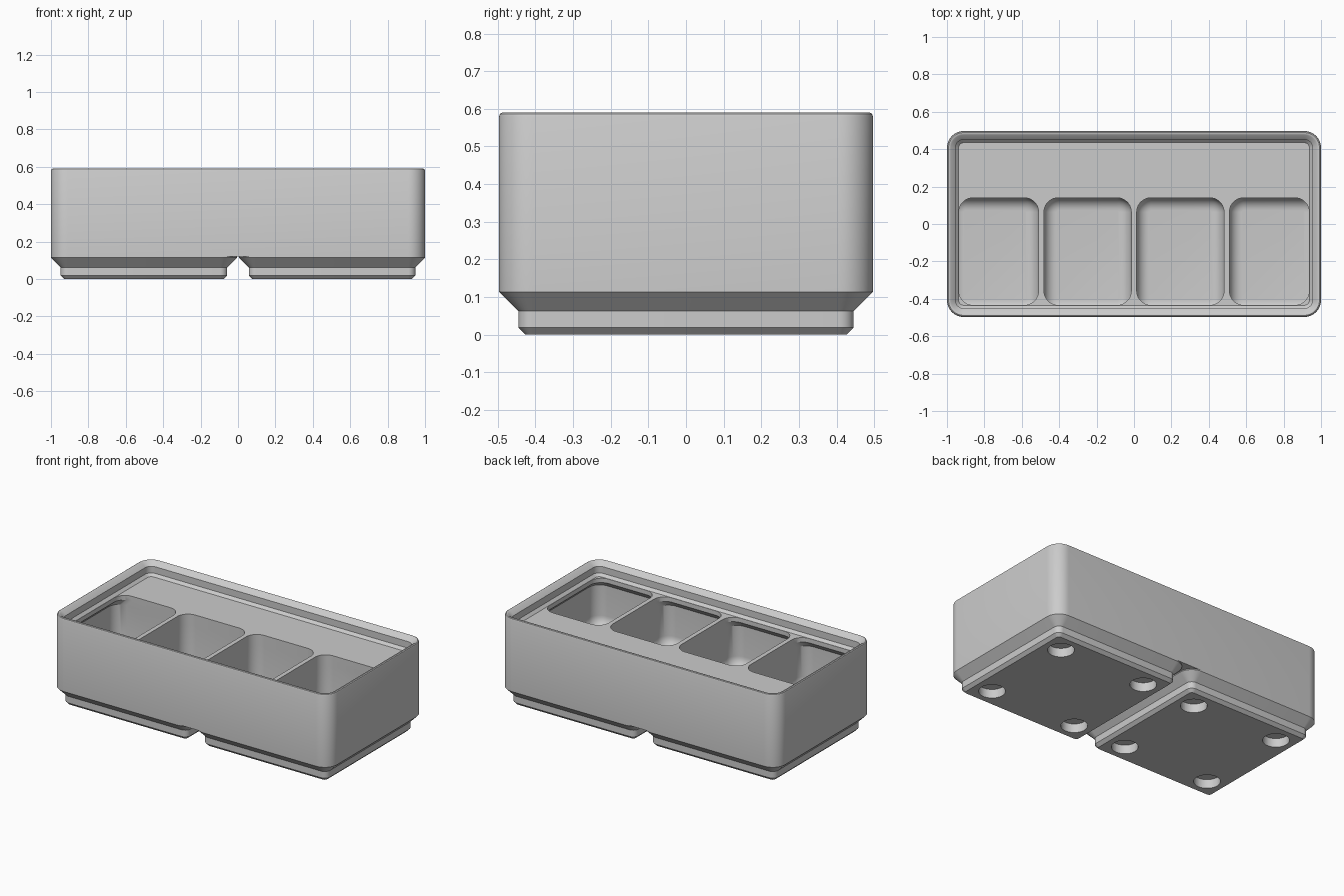
import bpy, bmesh, math

if "Cube" in bpy.data.objects:
    bpy.data.objects.remove(bpy.data.objects["Cube"], do_unlink=True)

MM = 2 / 83.5          # dimensions below are millimetres
ARC = 10               # segments per rounded corner

grey = bpy.data.materials.new("light_grey")
grey.use_nodes = True
grey.diffuse_color = (0.6, 0.6, 0.6, 1)
grey.node_tree.nodes["Principled BSDF"].inputs["Base Color"].default_value = (0.6, 0.6, 0.6, 1)


def ring(bm, box, radius, z):
    """Rounded rectangle of vertices; box is x0, x1, y0, y1."""
    x0, x1, y0, y1 = box
    centres = [(x1 - radius, y1 - radius), (x0 + radius, y1 - radius),
               (x0 + radius, y0 + radius), (x1 - radius, y0 + radius)]
    verts = []
    for quarter, (cx, cy) in enumerate(centres):
        for i in range(ARC + 1):
            a = (quarter + i / ARC) * math.pi / 2
            verts.append(bm.verts.new(((cx + radius * math.cos(a)) * MM,
                                       (cy + radius * math.sin(a)) * MM, z * MM)))
    return verts


def loft(bm, sections):
    """Skin a list of (box, radius, z) sections and cap both ends."""
    rings = [ring(bm, *s) for s in sections]
    for low, high in zip(rings, rings[1:]):
        for i in range(len(low)):
            j = (i + 1) % len(low)
            bm.faces.new((low[i], low[j], high[j], high[i]))
    bm.faces.new(rings[0][::-1])
    bm.faces.new(rings[-1])


def inset_box(cx, hx, hy, inset):
    return (cx - hx + inset, cx + hx - inset, -hy + inset, hy - inset)


def finish(name, bm):
    bmesh.ops.recalc_face_normals(bm, faces=bm.faces)
    mesh = bpy.data.meshes.new(name)
    bm.to_mesh(mesh)
    bm.free()
    mesh.materials.append(grey)
    obj = bpy.data.objects.new(name, mesh)
    bpy.context.collection.objects.link(obj)
    return obj


def activate(obj):
    bpy.ops.object.select_all(action='DESELECT')
    obj.select_set(True)
    bpy.context.view_layer.objects.active = obj


def cut(obj, cutter):
    cutter.hide_render = True
    mod = obj.modifiers.new("cut", 'BOOLEAN')
    mod.operation = 'DIFFERENCE'
    mod.solver = 'EXACT'
    mod.object = cutter
    activate(obj)
    bpy.ops.object.modifier_apply(modifier=mod.name)
    bpy.data.objects.remove(cutter, do_unlink=True)
    bpy.ops.object.shade_smooth_by_angle(angle=math.radians(25))


# Bin body with stepped stacking rim: (inset, height) from outside to deck
HX, HY = 41.75, 20.75
rim = [(0, 5), (0, 24.2), (0.12, 24.5), (0.35, 24.64), (0.6, 24.62), (0.85, 24.5),
       (1.9, 23.5), (1.9, 21.7), (2.6, 21)]
bm = bmesh.new()
loft(bm, [(inset_box(0, HX, HY, d), 3.75 - d, z) for d, z in rim])
body = finish("bin_body", bm)

# Four pockets with filleted floors, narrowed where they pass under the rim
bm = bmesh.new()
COUNT, GAP, WALL, FILLET, CORNER = 4, 1.2, 0.95, 2.8, 3.2
left, front, back = -HX + WALL, -HY + WALL, 5.85
width = (-2 * left - GAP * (COUNT - 1)) / COUNT
for n in range(COUNT):
    x0 = left + n * (width + GAP)
    x1 = x0 + width
    sections = []
    for i in range(9):
        a = i / 8 * math.pi / 2
        d = FILLET * (1 - math.sin(a))
        sections.append(((x0 + d, x1 - d, front + d, back - d), CORNER - d,
                         7 + FILLET * (1 - math.cos(a))))
    neck = 1.7
    top = (x0 + neck * (n == 0), x1 - neck * (n == COUNT - 1), front + neck, back)
    sections += [((x0, x1, front, back), CORNER, 18.1), (top, CORNER, 19.8), (top, CORNER, 22)]
    loft(bm, sections)
cut(body, finish("pocket_cutter", bm))

# Two stepped feet, each with four round holes underneath
foot_steps = [(2.95, 0), (2.15, 0.8), (2.15, 2.6), (0, 4.75), (0, 5)]
for side, cx in (("right", -21), ("left", 21)):
    bm = bmesh.new()
    loft(bm, [(inset_box(cx, HY, HY, d), 3.75 - d, z) for d, z in foot_steps])
    foot = finish(side + "_foot", bm)
    bm = bmesh.new()
    R, OFF = 3.25, 13
    for sx in (-OFF, OFF):
        for sy in (-OFF, OFF):
            box = (cx + sx - R, cx + sx + R, sy - R, sy + R)
            loft(bm, [(box, R * 0.999, -1), (box, R * 0.999, 2.4)])
    cut(foot, finish("hole_cutter", bm))
